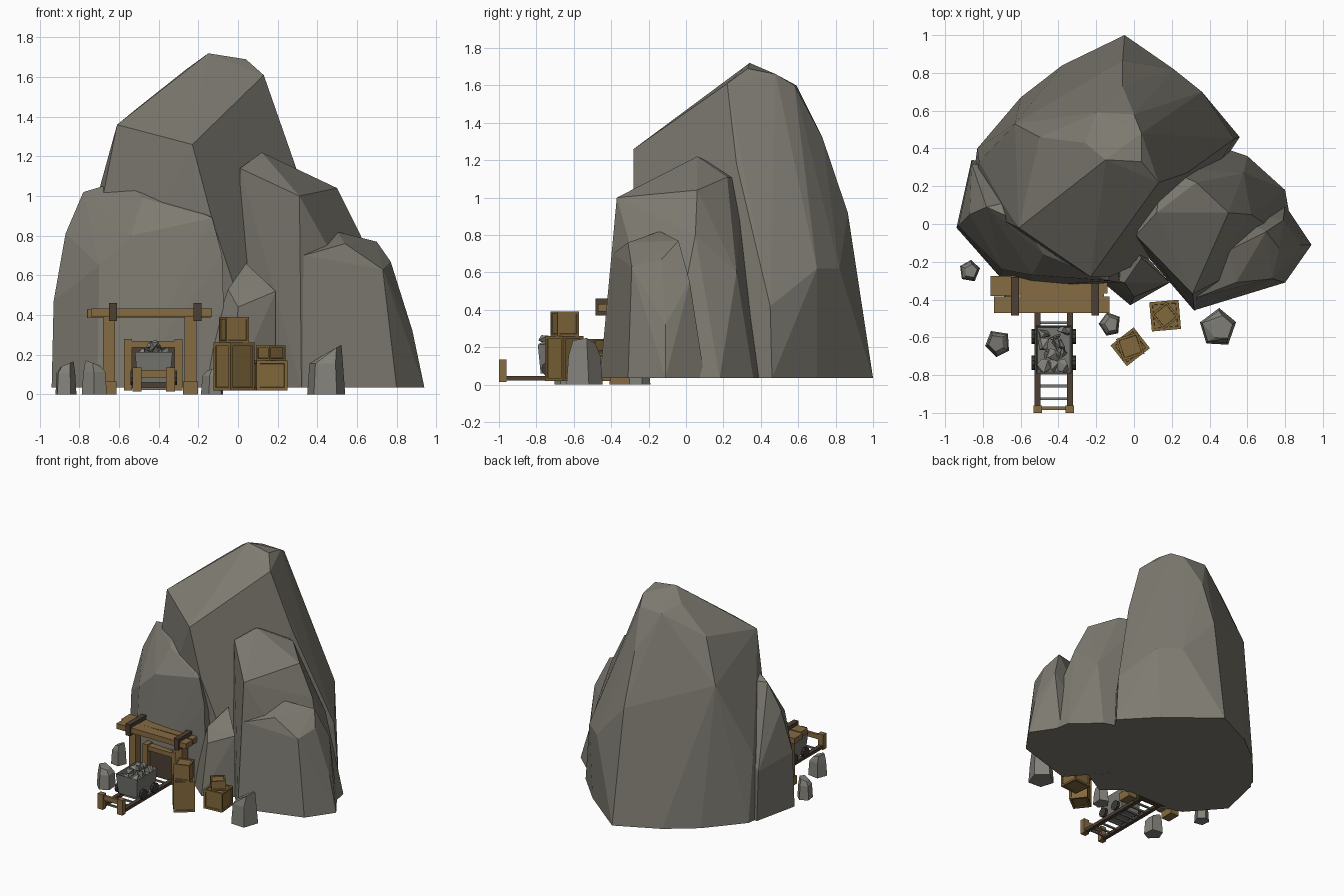
import bpy, bmesh, math, random
from mathutils import Vector, Matrix

random.seed(4)

def material(name, r, g, b):
    m = bpy.data.materials.new(name)
    m.diffuse_color = (r, g, b, 1)
    return m

ROCK = material("rock_grey", 0.205, 0.195, 0.163)
STONE = material("loose_stone", 0.225, 0.22, 0.195)
WOOD = material("timber", 0.235, 0.145, 0.055)
CRATE = material("crate_wood", 0.225, 0.14, 0.045)
DARK = material("dark_timber", 0.075, 0.05, 0.034)
METAL = material("cart_metal", 0.18, 0.18, 0.165)
WHEEL = material("wheel_iron", 0.045, 0.042, 0.036)

def finish(bm, name, mat):
    bmesh.ops.recalc_face_normals(bm, faces=bm.faces)
    me = bpy.data.meshes.new(name)
    bm.to_mesh(me)
    bm.free()
    me.materials.append(mat)
    ob = bpy.data.objects.new(name, me)
    bpy.context.collection.objects.link(ob)
    return ob

def hull(name, points, mat):
    bm = bmesh.new()
    for p in points:
        bm.verts.new(p)
    bmesh.ops.convex_hull(bm, input=bm.verts[:])
    bmesh.ops.delete(bm, geom=[v for v in bm.verts if not v.link_faces], context='VERTS')
    bmesh.ops.dissolve_limit(bm, angle_limit=math.radians(3), verts=bm.verts[:], edges=bm.edges[:])
    return finish(bm, name, mat)

def box(name, x0, x1, y0, y1, z0, z1, mat, rot=0.0):
    bm = bmesh.new()
    m = (Matrix.Translation(((x0 + x1) / 2, (y0 + y1) / 2, (z0 + z1) / 2))
         @ Matrix.Rotation(rot, 4, 'Z') @ Matrix.Diagonal((x1 - x0, y1 - y0, z1 - z0, 1)))
    bmesh.ops.create_cube(bm, size=1, matrix=m)
    return finish(bm, name, mat)

def base(*xy, z=0.035):
    return [(x, y, z) for x, y in xy]

# Main cliff masses
hull("main_peak", base((0.56, 0.46), (0.33, 0.70), (0.22, 0.79), (-0.05, 1.0), (-0.38, 0.84),
     (-0.60, 0.67), (-0.83, 0.40), (-0.87, 0.10), (-0.1, -0.22), (0.15, -0.15)) + [
     (-0.15, 0.34, 1.72), (0.04, 0.33, 1.69), (0.04, 0.48, 1.66), (0.0, 0.58, 1.60),
     (-0.2, 0.59, 1.60), (-0.26, 0.43, 1.64), (0.13, 0.22, 1.61), (-0.23, -0.28, 1.26),
     (-0.61, -0.02, 1.36), (-0.5, 0.46, 1.45), (-0.63, 0.53, 1.12), (-0.06, 0.73, 1.32),
     (-0.06, 0.865, 0.92), (0.21, 0.82, 0.62), (0.36, 0.70, 0.62), (0.53, 0.45, 0.42),
     (0.28, 0.27, 1.18), (-0.69, 0.1, 1.07), (-0.82, 0.33, 0.55), (-0.13, -0.28, 0.88)], ROCK)
hull("left_shoulder", base((-0.94, -0.02), (-0.71, -0.28), (-0.55, -0.33), (-0.06, -0.31),
     (-0.86, 0.34), (-0.1, 0.2)) + [
     (-0.93, -0.01, 0.47), (-0.70, -0.24, 0.65), (-0.54, -0.27, 0.80), (-0.08, -0.31, 0.70),
     (-0.87, 0.05, 0.81), (-0.78, 0.09, 1.02), (-0.58, 0.0, 1.08), (-0.48, -0.03, 1.07),
     (-0.48, -0.16, 0.99), (-0.13, -0.30, 0.89), (-0.86, 0.32, 0.42), (-0.3, 0.2, 1.0)], ROCK)
hull("right_shoulder", base((0.0, -0.09), (0.32, -0.46), (0.85, -0.1), (0.80, 0.18),
     (0.60, 0.36), (0.51, 0.39), (0.2, 0.35)) + [
     (0.01, -0.06, 1.14), (0.12, 0.06, 1.22), (0.31, -0.37, 1.0), (0.50, 0.06, 1.04),
     (0.37, 0.11, 1.09), (0.33, 0.22, 1.11), (0.62, 0.05, 0.8), (0.58, 0.27, 0.6),
     (0.15, 0.3, 1.1)], ROCK)
hull("right_buttress", base((0.325, -0.455), (0.80, -0.31), (0.94, -0.11), (0.8, 0.1), (0.4, 0.1)) + [
     (0.33, -0.39, 0.70), (0.54, -0.31, 0.76), (0.50, -0.14, 0.82), (0.70, -0.04, 0.77),
     (0.77, -0.13, 0.67), (0.73, -0.29, 0.63), (0.88, -0.11, 0.32), (0.79, 0.02, 0.55)], ROCK)
hull("centre_buttress", base((-0.2, -0.28), (-0.02, -0.43), (0.19, -0.31), (0.0, -0.1)) + [
     (-0.18, -0.28, 0.14), (-0.05, -0.31, 0.53), (0.04, -0.18, 0.66), (0.19, -0.31, 0.52),
     (0.0, -0.385, 0.44)], ROCK)

# Loose stones: five-sided tapered columns with a slanted top
def stone(name, x, y, rx, ry, h, slant, turn):
    pts = []
    for i in range(5):
        a = math.tau * (i + turn + random.uniform(-0.12, 0.12)) / 5
        c, s = math.cos(a), math.sin(a)
        pts.append((x + rx * c, y + ry * s, 0))
        pts.append((x + rx * 0.88 * c, y + ry * 0.88 * s, h * 0.62))
        pts.append((x + rx * (0.6 * c + 0.25 * slant), y + ry * 0.62 * s, h * (0.87 + 0.17 * slant * c)))
    hull(name, pts, STONE)

stone("stone_right", 0.445, -0.55, 0.1, 0.105, 0.25, 0.8, 0.3)
stone("stone_front_left", -0.72, -0.63, 0.07, 0.075, 0.18, -0.5, 0.6)
stone("stone_far_left", -0.87, -0.25, 0.057, 0.06, 0.175, 0.5, 0.2)
stone("stone_by_crates", -0.125, -0.53, 0.062, 0.065, 0.15, 0.4, 0.4)

# Mine entrance: outer frame, roof planks and straps
for side, x in (("left", -0.65), ("right", -0.24)):
    box(side + "_post", x - 0.03, x + 0.03, -0.40, -0.33, 0, 0.40, WOOD)
    box(side + "_post_foot", x - 0.037, x + 0.037, -0.41, -0.30, 0, 0.065, WOOD)
for side, x in (("left", -0.63), ("right", -0.205)):
    box(side + "_strap", x - 0.02, x + 0.02, -0.485, -0.28, 0.37, 0.46, DARK)
box("front_roof_beam", -0.74, -0.13, -0.47, -0.385, 0.39, 0.432, WOOD)
box("back_roof_beam", -0.76, -0.14, -0.375, -0.27, 0.385, 0.428, WOOD, 0.02)
box("thin_roof_plank", -0.60, -0.16, -0.39, -0.37, 0.392, 0.425, WOOD)

# Inner door frame around the dark tunnel mouth
box("tunnel_mouth", -0.55, -0.30, -0.343, -0.30, 0.03, 0.27, DARK)
for side, x in (("left", -0.555), ("right", -0.30)):
    box("inner_post_" + side, x - 0.021, x + 0.021, -0.375, -0.31, 0.02, 0.28, WOOD)
box("inner_lintel", -0.54, -0.31, -0.37, -0.31, 0.235, 0.27, WOOD)

# Track: rails, sleepers and end stop
CX = -0.425
for side, x in (("left", -0.51), ("right", -0.34)):
    box("rail_" + side, x - 0.016, x + 0.016, -0.98, -0.33, 0.022, 0.047, DARK)
    box("stop_post_" + side, x - 0.023, x + 0.023, -1.0, -0.96, 0.015, 0.135, WOOD)
box("stop_bar", -0.53, -0.32, -0.985, -0.965, 0.085, 0.122, WOOD)
for i in range(9):
    y = -0.925 + i * 0.067
    box("sleeper", -0.5, -0.35, y - 0.007, y + 0.007, 0.022, 0.034, METAL)

# Mine cart: open tapered tub
bm = bmesh.new()
bmesh.ops.create_cube(bm, size=1, matrix=Matrix.Translation((CX, -0.665, 0.137))
                      @ Matrix.Diagonal((0.19, 0.255, 0.155, 1)))
for v in bm.verts:
    if v.co.z < 0.137:
        v.co.x = CX + (v.co.x - CX) * 0.85
        v.co.y = -0.665 + (v.co.y + 0.665) * 0.88
top = max(bm.faces, key=lambda f: f.calc_center_median().z)
bmesh.ops.inset_region(bm, faces=[top], thickness=0.014)
bmesh.ops.translate(bm, verts=top.verts[:], vec=(0, 0, -0.05))
finish(bm, "cart_tub", METAL)
for y in (-0.735, -0.595):
    box("axle", -0.535, -0.315, y - 0.009, y + 0.009, 0.075, 0.093, WHEEL)
    for x in (-0.533, -0.317):
        bm = bmesh.new()
        bmesh.ops.create_cone(bm, cap_ends=True, segments=10, radius1=0.039, radius2=0.039, depth=0.02,
                              matrix=Matrix.Translation((x, y, 0.084)) @ Matrix.Rotation(math.pi / 2, 4, 'Y'))
        finish(bm, "cart_wheel", WHEEL)

# Ore lumps piled in the cart
for i in range(4):
    for j in range(3):
        c = Vector((CX - 0.05 + 0.05 * j, -0.75 + 0.057 * i, 0.2 + 0.035 * (j == 1)))
        pts = [c + Vector([random.gauss(0, 1) for _ in range(3)]).normalized() * 0.04 for _ in range(9)]
        hull("ore_lump", pts, STONE)

# Crates with a raised frame around recessed panels
def crate(name, x, y, z, w, d, h, angle):
    bm = bmesh.new()
    bmesh.ops.create_cube(bm, size=1, matrix=Matrix.Translation((x, y, z + h / 2))
                          @ Matrix.Rotation(math.radians(angle), 4, 'Z') @ Matrix.Diagonal((w, d, h, 1)))
    panels = bm.faces[:]
    bmesh.ops.inset_individual(bm, faces=panels, thickness=w * 0.14)
    bmesh.ops.inset_individual(bm, faces=panels, thickness=0.002, depth=-0.007)
    finish(bm, name, CRATE)

crate("tall_crate", -0.02, -0.65, 0.02, 0.155, 0.14, 0.24, 38)
crate("tall_crate_top", -0.02, -0.648, 0.26, 0.12, 0.12, 0.13, 18)
crate("low_crate", 0.165, -0.485, 0.02, 0.155, 0.155, 0.15, 5)
crate("low_crate_top", 0.165, -0.485, 0.17, 0.105, 0.105, 0.075, 40)
